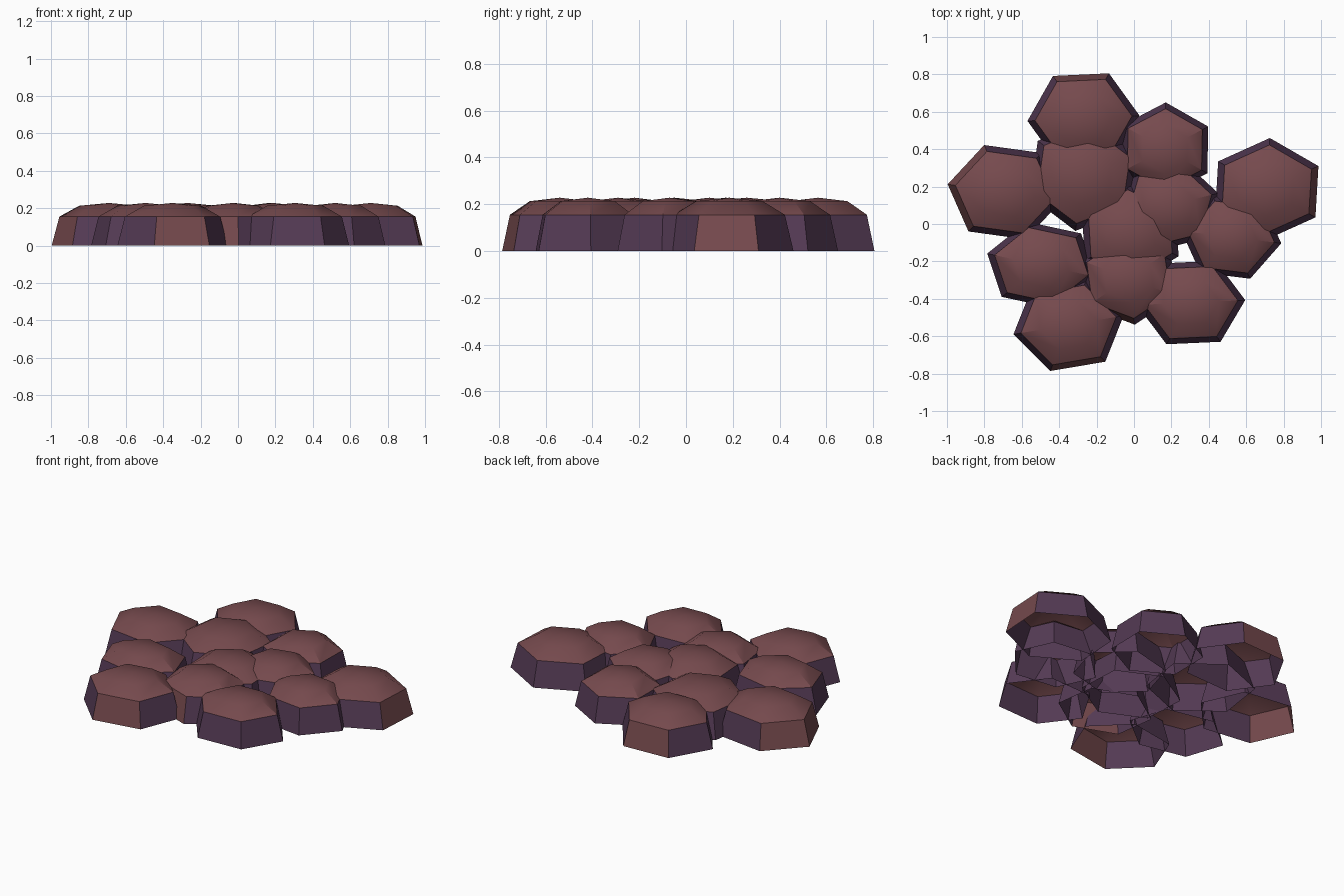
import bpy
import bmesh
from math import cos, sin, radians

cube = bpy.data.objects.get("Cube")
if cube:
    bpy.data.objects.remove(cube, do_unlink=True)


def make_material(name, rgb):
    mat = bpy.data.materials.new(name)
    mat.use_nodes = True
    mat.diffuse_color = (*rgb, 1)
    mat.node_tree.nodes["Principled BSDF"].inputs["Base Color"].default_value = (*rgb, 1)
    return mat


brown = make_material("red_brown_stone", (0.18, 0.068, 0.075))
purple = make_material("dark_purple_stone", (0.09, 0.043, 0.09))

# Hexagonal outline scale and height, from the open foot up to the domed top
FOOT, RIM, SHOULDER = (1, 0), (0.865, 0.155), (0.52, 0.213)
APEX = 0.228


def make_stone(name, centre, radii, turn, brown_sides=()):
    """Tapered six-sided stone with an open base and a shallow dome."""
    bm = bmesh.new()
    rings = []
    for scale, z in (FOOT, RIM, SHOULDER):
        ring = []
        for k in range(6):
            a = radians(turn + 60 * k)
            ring.append(bm.verts.new((radii[0] * scale * cos(a),
                                      radii[1] * scale * sin(a), z)))
        rings.append(ring)
    apex = bm.verts.new((0, 0, APEX))
    foot, rim, shoulder = rings
    for k in range(6):
        n = (k + 1) % 6
        # Walls are purple except for the chosen sides
        wall = bm.faces.new((foot[k], foot[n], rim[n], rim[k]))
        wall.material_index = 0 if k in brown_sides else 1
        # Dome slope and cap
        bm.faces.new((rim[k], rim[n], shoulder[n], shoulder[k]))
        bm.faces.new((shoulder[k], shoulder[n], apex))
    mesh = bpy.data.meshes.new(name)
    bm.to_mesh(mesh)
    bm.free()
    mesh.materials.append(brown)
    mesh.materials.append(purple)
    stone = bpy.data.objects.new(name, mesh)
    stone.location = (*centre, 0)
    bpy.context.collection.objects.link(stone)
    return stone


# Cluster of stones: centre, radii, turn in degrees, brown wall numbers
stones = [
    make_stone("back_stone", (-.27, .565), (.3, .27), 3, (1,)),
    make_stone("back_right_stone", (.165, .4), (.265, .25), 29),
    make_stone("far_right_stone", (.71, .185), (.31, .275), 27, (5,)),
    make_stone("far_left_stone", (-.69, .17), (.31, .27), 51, (1, 2)),
    make_stone("inner_left_stone", (-.27, .26), (.31, .3), 22),
    make_stone("inner_right_stone", (.19, .1), (.27, .25), 15),
    make_stone("middle_stone", (-.02, -.05), (.29, .27), 33),
    make_stone("right_stone", (.52, -.07), (.27, .24), -8),
    make_stone("front_right_stone", (.305, -.42), (.29, .25), 3),
    make_stone("inner_front_stone", (-.03, -.29), (.28, .25), 37, (3,)),
    make_stone("front_stone", (-.35, -.54), (.3, .26), 11, (4,)),
    make_stone("left_stone", (-.495, -.22), (.3, .24), 45),
]

# Soft domes with crisp rims and corners
bpy.ops.object.select_all(action="DESELECT")
for stone in stones:
    stone.select_set(True)
bpy.context.view_layer.objects.active = stones[0]
bpy.ops.object.shade_smooth_by_angle(angle=radians(35))
